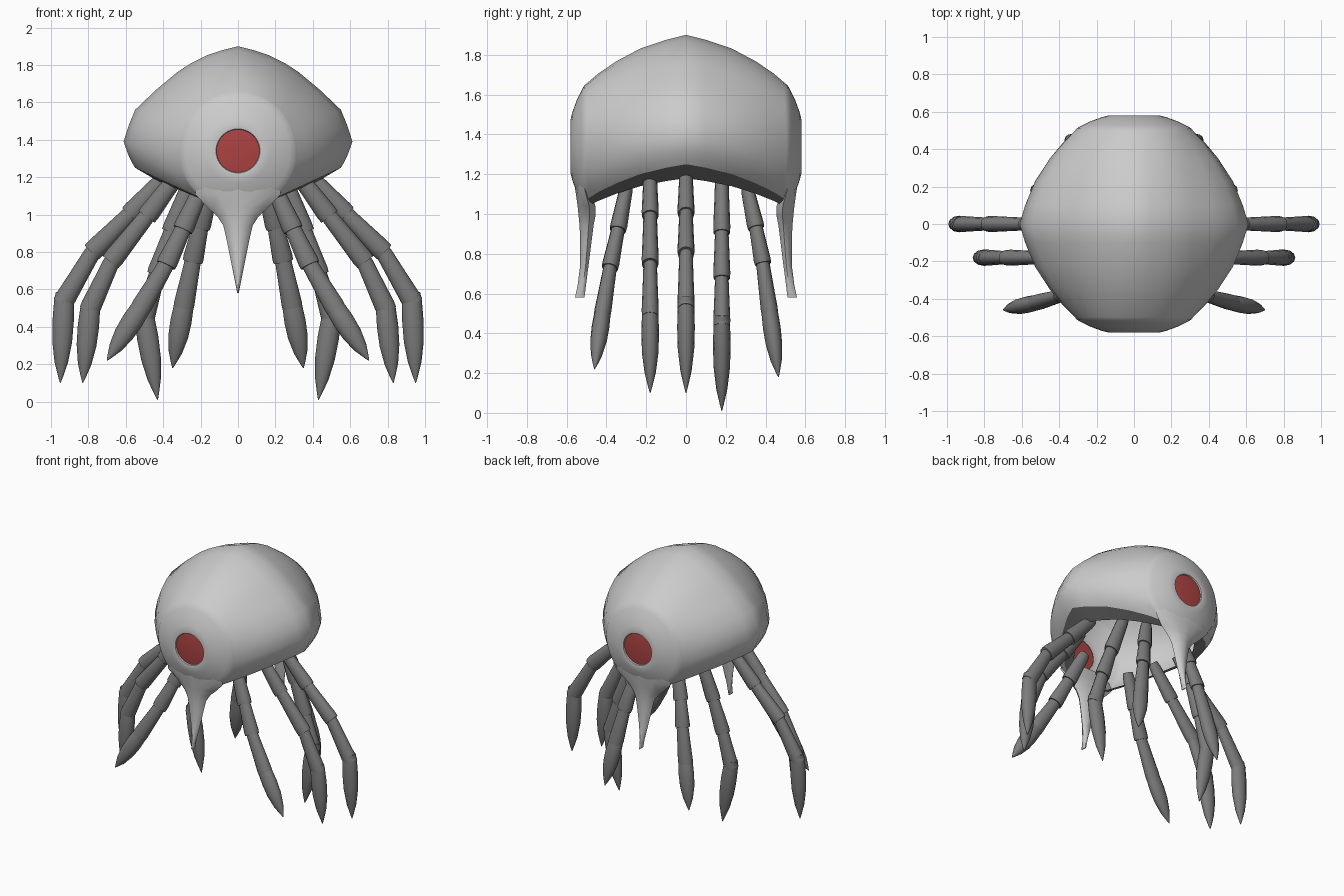
import bpy, bmesh, math
from mathutils import Vector

if "Cube" in bpy.data.objects:
    bpy.data.objects.remove(bpy.data.objects["Cube"])


def material(name, color):
    m = bpy.data.materials.new(name)
    m.diffuse_color = (*color, 1)
    m.use_nodes = True
    m.node_tree.nodes["Principled BSDF"].inputs["Base Color"].default_value = m.diffuse_color
    return m


red = material("eye_red", (0.42, 0.055, 0.055))
grey = material("shell_grey", (0.52, 0.52, 0.52))
dark = material("leg_grey", (0.2, 0.2, 0.2))
EYE_Z = 1.34


def loft(name, sections, mat, closed=True, cap=False, angle=50):
    """Skin a list of equally long point rows into one object."""
    bm = bmesh.new()
    rows = [[bm.verts.new(p) for p in s] for s in sections]
    n = len(rows[0])
    for a, b in zip(rows, rows[1:]):
        for i in range(n if closed else n - 1):
            j = (i + 1) % n
            bm.faces.new((a[i], a[j], b[j], b[i]))
    if cap:
        bm.faces.new(rows[0])
        bm.faces.new(rows[-1])
    bmesh.ops.recalc_face_normals(bm, faces=bm.faces)
    me = bpy.data.meshes.new(name)
    bm.to_mesh(me)
    bm.free()
    me.materials.append(mat)
    ob = bpy.data.objects.new(name, me)
    bpy.context.collection.objects.link(ob)
    bpy.ops.object.select_all(action='DESELECT')
    ob.select_set(True)
    bpy.context.view_layer.objects.active = ob
    bpy.ops.object.shade_smooth_by_angle(angle=math.radians(angle))
    return ob


# Shell: pointed middle section blending to a round one at front and back,
# open below with an inward lip. Rows are (x, z, matching angle on the circle)
MID = [(0, 1.9, 90), (.09, 1.877, 78), (.17, 1.85, 66), (.25, 1.81, 54),
       (.32, 1.765, 42), (.44, 1.665, 31), (.55, 1.56, 18), (.585, 1.475, 6),
       (.612, 1.39, -8), (.585, 1.315, -24), (.55, 1.25, -41), (.55, 1.25, -58)]
MID[-2] = (.568, 1.28, -41)
RIM = [(.55, 1.25, -58), (.43, 1.18, -75)]
BLEND = [(0, 0), (.1, .1), (.23, .28), (.35, .54), (.44, .79), (.5, 1)]


def half_section(profile, y, w):
    out = []
    for x, z, a in profile:
        cx = .315 * math.cos(math.radians(a))
        cz = EYE_Z + .315 * math.sin(math.radians(a))
        out.append((x + (cx - x) * w, y, z + (cz - z) * w))
    return out


stations = [(-y, w) for y, w in BLEND[:0:-1]] + BLEND
rows = []
for y, w in stations:
    half = half_section(MID, y, w)
    rows.append([(-x, y, z) for x, y, z in half[:0:-1]] + half)
loft("shell", rows, grey, closed=False)
for m, side in ((-1, "left"), (1, "right")):
    loft(side + "_shell_lip", [[(m * p[0], p[1], p[2]) for p in half_section(RIM, y, w)]
                               for y, w in stations], dark, closed=False)


def ring(r, y, n=40):
    return [(r * math.cos(2 * math.pi * i / n), y,
             EYE_Z + r * math.sin(2 * math.pi * i / n)) for i in range(n)]


# Face bulge, eye and hanging spike, at front and back
SPIKE = [(1.2, .2, .57, .50), (1.11, .23, .555, .48), (1.04, .165, .545, .455),
         (.99, .11, .54, .455), (.94, .078, .535, .465), (.86, .06, .532, .475),
         (.74, .036, .532, .49), (.64, .016, .545, .503), (.58, .004, .558, .51)]
for s, side in ((-1, "front"), (1, "back")):
    loft(side + "_face", [ring(r, s * y) for r, y in (
        (.316, .499), (.305, .512), (.28, .526), (.23, .55), (.17, .572),
        (.135, .58), (.118, .578), (.114, .565))], grey)
    loft(side + "_eye", [ring(r, s * y) for r, y in (
        (.115, .568), (.08, .572), (.03, .574))], red, cap=True)
    rows = []
    for z, w, out, inn in SPIKE:
        mid = inn + (out - inn) * .35
        rows.append([(w * c, s * (mid + (out - mid if k > 0 else mid - inn) * k), z)
                     for c, k in ((1, 0), (.8, .45), (.45, .8), (0, 1), (-.45, .8),
                                  (-.8, .45), (-1, 0), (-.5, -1), (.5, -1))])
    loft(side + "_spike", rows, grey, cap=True)


# Legs: flared overlapping segments ending in a pointed claw
def segment(name, a, b, profile):
    a, b = Vector(a), Vector(b)
    d = (b - a).normalized()
    side = (Vector((0, 1, 0)) - d * d.y).normalized()
    up = d.cross(side).normalized()
    rows = []
    for t, r in profile:
        c = a.lerp(b, t)
        rows.append([c + side * (.78 * r * math.cos(math.pi * i / 6))
                     + up * (r * math.sin(math.pi * i / 6)) for i in range(12)])
    loft(name, rows, dark, cap=True)


JOINT = [(-.08, .038), (.08, .044), (.5, .049), (.94, .055), (1.06, .053)]
CLAW = [(-.1, .046), (0, .053), (.25, .057), (.5, .053), (.75, .036), (.92, .014), (1, .002)]
LEGS = {
    "front_leg": [(.2, -.30, 1.13), (.29, -.34, .93), (.38, -.38, .74), (.52, -.42, .5), (.7, -.46, .22)],
    "second_leg": [(.33, -.18, 1.2), (.48, -.18, 1.0), (.67, -.18, .76), (.79, -.18, .5), (.83, -.18, .1)],
    "middle_leg": [(.39, 0, 1.2), (.57, 0, 1.01), (.77, 0, .81), (.93, 0, .54), (.95, 0, .1)],
    "fourth_leg": [(.25, .18, 1.18), (.35, .18, .92), (.43, .18, .69), (.5, .18, .45), (.43, .18, .01)],
    "back_leg": [(.15, .31, 1.12), (.2, .35, .94), (.24, .385, .76), (.29, .42, .51), (.35, .465, .18)],
}
for m, side in ((-1, "left"), (1, "right")):
    for name, pts in LEGS.items():
        path = [(m * x, y, z) for x, y, z in pts]
        for i, (a, b) in enumerate(zip(path, path[1:])):
            last = i == len(path) - 2
            segment(f"{side}_{name}_{'claw' if last else i + 1}", a, b,
                    CLAW if last else JOINT)
